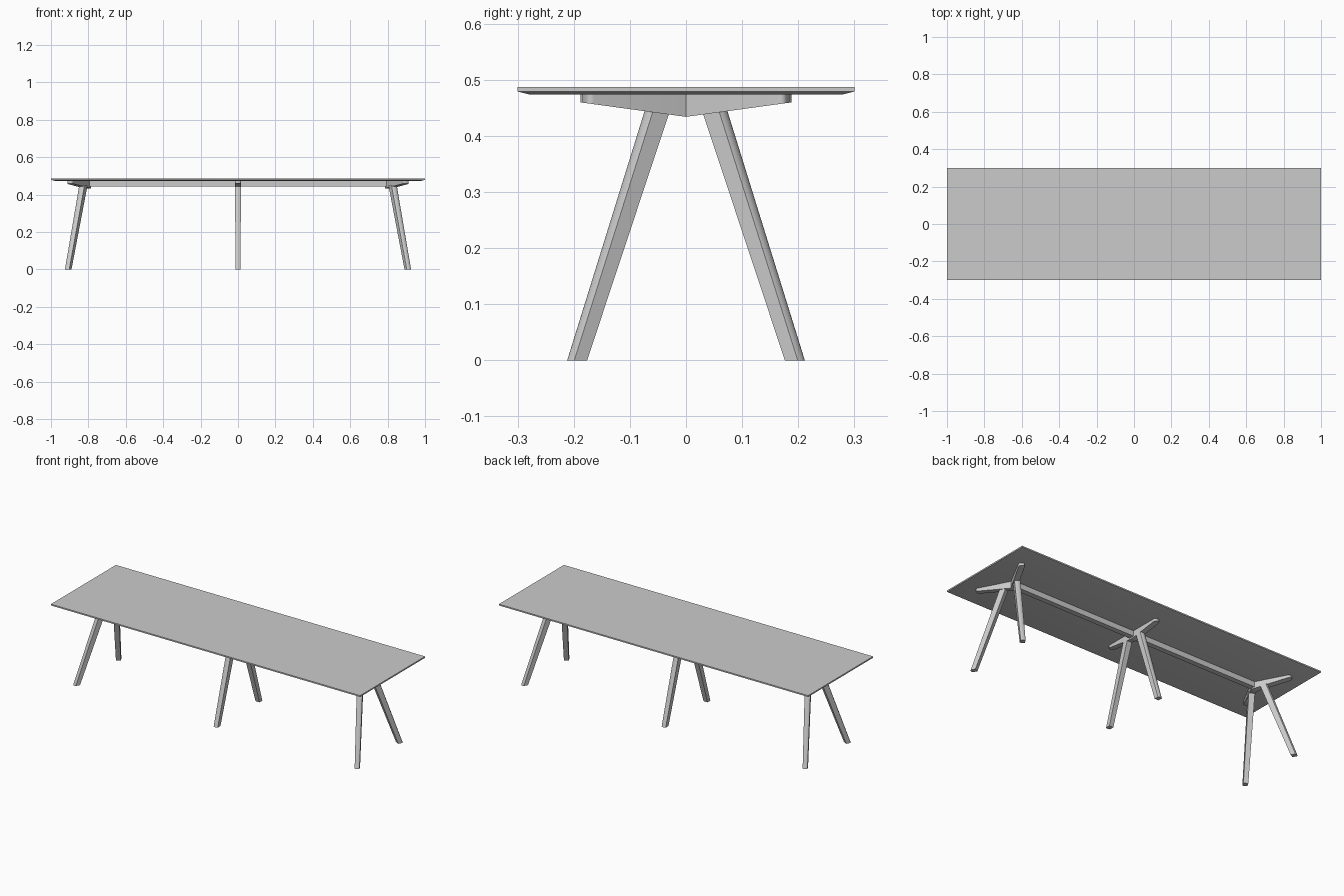
import bpy, bmesh, math
from math import sin, cos, tan, pi, radians

cube = bpy.data.objects.get("Cube")
if cube:
    bpy.data.objects.remove(cube, do_unlink=True)

grey = bpy.data.materials.new("light_grey")
grey.use_nodes = True
grey.diffuse_color = (0.6, 0.6, 0.6, 1)
grey.node_tree.nodes["Principled BSDF"].inputs["Base Color"].default_value = (0.6, 0.6, 0.6, 1)


def loft(name, *rings):
    """Skin a closed solid through rings that have equal point counts."""
    bm = bmesh.new()
    loops = [[bm.verts.new(p) for p in ring] for ring in rings]
    n = len(loops[0])
    for low, high in zip(loops, loops[1:]):
        for i in range(n):
            j = (i + 1) % n
            bm.faces.new((low[i], low[j], high[j], high[i]))
    bm.faces.new(loops[0])
    bm.faces.new(loops[-1])
    bmesh.ops.recalc_face_normals(bm, faces=bm.faces)
    mesh = bpy.data.meshes.new(name)
    bm.to_mesh(mesh)
    bm.free()
    mesh.materials.append(grey)
    obj = bpy.data.objects.new(name, mesh)
    bpy.context.collection.objects.link(obj)
    bpy.ops.object.select_all(action='DESELECT')
    obj.select_set(True)
    bpy.context.view_layer.objects.active = obj
    bpy.ops.object.shade_smooth_by_angle(angle=radians(25))
    return obj


def rect(hx, hy, z):
    return [(-hx, -hy, z), (hx, -hy, z), (hx, hy, z), (-hx, hy, z)]


def place(u, v, angle, sx, sy, x0=0, y0=0):
    """Turn along/across offsets into plan coordinates, mirrored by signs."""
    x = x0 + u * sin(angle) + v * cos(angle)
    y = y0 + u * cos(angle) - v * sin(angle)
    return sx * x, sy * y


UNDER = 0.474

# Thin top with an undercut edge
loft("table_top", rect(0.98, 0.28, UNDER), rect(1, 0.3, 0.479), rect(1, 0.3, 0.487))

# Long spine under the top
loft("spine_beam", rect(0.805, 0.015, 0.443), rect(0.805, 0.015, UNDER))


def arm(name, x0, length, angle, sx, sy):
    # Bar with a mitred root and a rounded tip, tapering upward to the tip
    half, r = 0.016, 0.011
    plan = [(-half * tan(angle), -half)]
    for side, start in ((-1, -pi / 2), (1, 0)):
        for k in range(6):
            t = start + k * pi / 10
            plan.append((length - r + r * cos(t), side * (half - r) + r * sin(t)))
    plan.append((half * tan(angle), half))
    pts = [place(u, v, angle, sx, sy, x0) for u, v in plan]
    bottom = [(x, y, 0.434 + 0.137 * abs(y)) for x, y in pts]
    top = [(x, y, UNDER + 0.001) for x, y in pts]
    loft(name, bottom, top)


def leg(name, foot, head, angle, sx, sy):
    # Splayed leg, bowed on its outer face, slimmer toward the floor
    rings = []
    for (x0, y0), z, w, l in ((foot, 0, 0.026, 0.031), (head, 0.449, 0.032, 0.039)):
        bow = 0.005
        plan = [(-l / 2, w / 2), (-l / 2, -w / 2)]
        for k in range(9):
            s = k / 4 - 1
            plan.append((l / 2 - bow * s * s, s * w / 2))
        rings.append([(*place(u, v, angle, sx, sy, x0, y0), z) for u, v in plan])
    loft(name, *rings)


# Three trestles: splayed at the ends, straight in the middle
splay = radians(28)
for sy, depth in ((-1, "front"), (1, "back")):
    for sx, side in ((-1, "right"), (1, "left")):
        arm(f"{depth}_{side}_arm", 0.805, 0.205, splay, sx, sy)
        leg(f"{depth}_{side}_leg", (0.909, 0.196), (0.828, 0.052), splay, sx, sy)
    arm(f"{depth}_middle_arm", 0, 0.188, 0, 1, sy)
    leg(f"{depth}_middle_leg", (0, 0.196), (0, 0.052), 0, 1, sy)
